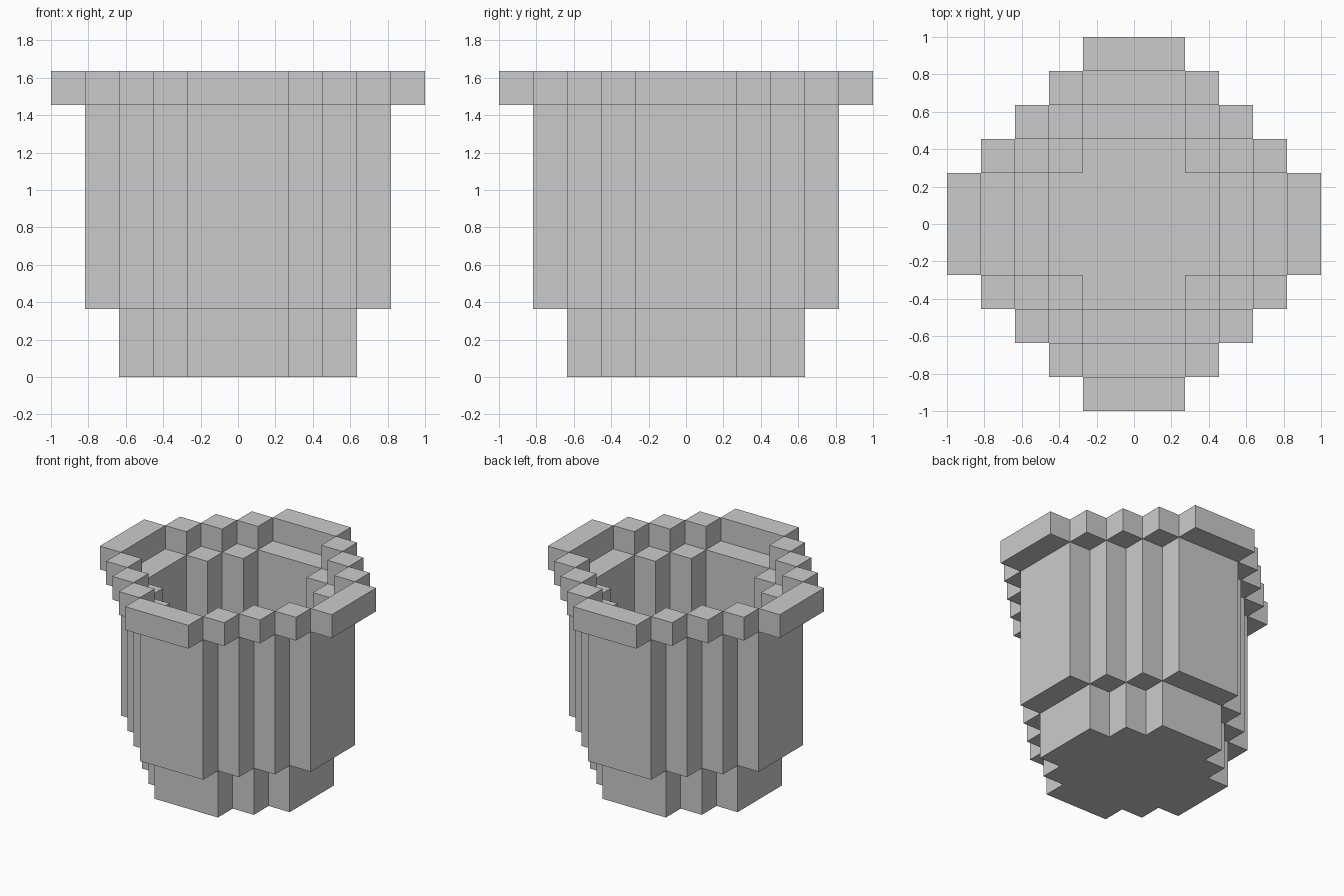
import bpy, bmesh
from mathutils import Vector

if "Cube" in bpy.data.objects:
    bpy.data.objects.remove(bpy.data.objects["Cube"])

U = 2 / 11  # one block


def disc(r):
    """Stepped round footprint of blocks with radius r."""
    return {(x, y) for x in range(-r, r + 1) for y in range(-r, r + 1)
            if abs(x) + abs(y) <= r + 1}


def ring(r):
    """One-block-wide stepped outline."""
    return {(x, y) for x, y in disc(r)
            if max(abs(x), abs(y)) == r or abs(x) + abs(y) == r + 1}


def layers(cells, z0, z1):
    return {(x, y, z) for x, y in cells for z in range(z0, z1)}


def build(name, blocks):
    """Skin the exposed sides of the blocks and merge flat areas."""
    bm = bmesh.new()
    verts = {}

    def vert(p):
        key = tuple(round(c * 2) for c in p)
        if key not in verts:
            verts[key] = bm.verts.new(p * U)
        return verts[key]

    for b in blocks:
        centre = Vector(b) + Vector((0, 0, 0.5))
        for axis in range(3):
            for s in (-1, 1):
                n = Vector((0, 0, 0))
                n[axis] = s
                if tuple(int(b[i] + n[i]) for i in range(3)) in blocks:
                    continue
                a = Vector((0, 0, 0))
                a[(axis + 1) % 3] = 0.5
                c = n.cross(a)
                mid = centre + n * 0.5
                bm.faces.new([vert(mid + d) for d in (-a - c, a - c, a + c, c - a)])
    bmesh.ops.dissolve_limit(bm, angle_limit=0.01, verts=bm.verts[:], edges=bm.edges[:])
    mesh = bpy.data.meshes.new(name)
    bm.to_mesh(mesh)
    bm.free()
    obj = bpy.data.objects.new(name, mesh)
    bpy.context.collection.objects.link(obj)


# Foot: solid floor with a low wall on it
build("pot_base", layers(disc(3), 0, 1) | layers(ring(3), 1, 2))
# Tall hollow wall
build("pot_wall", layers(ring(4), 2, 8))
# Overhanging lip
build("pot_rim", layers(ring(5), 8, 9))
